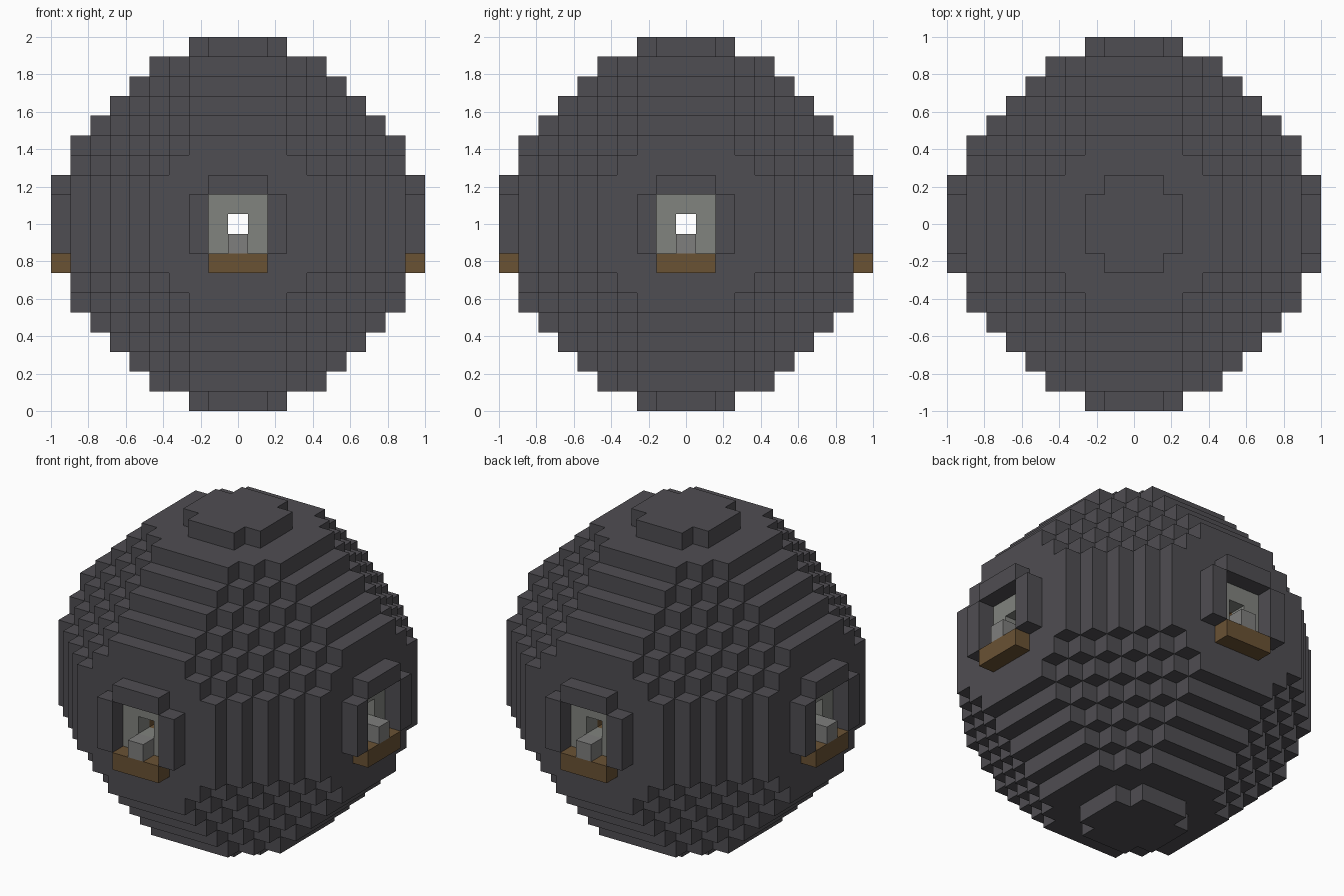
import bpy
import bmesh
from mathutils import Vector

default = bpy.data.objects.get("Cube")
if default:
    bpy.data.objects.remove(default, do_unlink=True)

CELL = 2 / 19        # the ball is nineteen cells across
BODY = 8             # outermost layer of the ball itself
CAP = 9              # layer of the raised caps and window frames
EDGE_SUM = 12        # bevel between two sides
CORNER_SUM = 14      # bevel between three sides


def material(name, color):
    mat = bpy.data.materials.new(name)
    mat.use_nodes = True
    mat.diffuse_color = (*color, 1)
    mat.node_tree.nodes["Principled BSDF"].inputs["Base Color"].default_value = (*color, 1)
    return mat


dark = material("dark_stone", (0.078, 0.075, 0.084))
pale = material("pale_stone", (0.22, 0.228, 0.21))
grey = material("grey_stone", (0.21, 0.21, 0.205))
wood = material("brown_wood", (0.144, 0.084, 0.034))

PART_MATERIALS = {
    "ball_shell": dark, "top_cap": dark, "bottom_cap": dark,
    "window_frames": dark, "window_walls": pale, "window_sills": wood,
    "window_blocks": grey, "tunnel_lining": wood,
}


def window_part(side, up):
    """Part of a raised window at a sideways and upward offset."""
    if up == -2 and side <= 1:
        return "window_sills"
    if (up == 2 and side <= 1) or (side == 2 and abs(up) <= 1):
        return "window_frames"
    if side == 0 and up == -1:
        return "window_blocks"
    return None


def part_at(x, y, z):
    """Name of the part that fills a cell, or None for an empty cell."""
    side, depth = sorted((abs(x), abs(y)))
    if abs(z) == CAP:
        if depth <= 2 and side <= 1:
            return "top_cap" if z > 0 else "bottom_cap"
        return None
    if depth == CAP:
        return window_part(side, z)
    # Stepped ball: a cube with bevelled edges and corners
    low, mid, high = sorted((side, depth, abs(z)))
    if mid + high > EDGE_SUM or low + mid + high > CORNER_SUM:
        return None
    # Two crossing tunnels join opposite windows
    if side == 0 and z == 0:
        return None
    if side <= 1 and abs(z) <= 1:
        return "window_walls" if depth == BODY else "tunnel_lining"
    return "ball_shell"


# Fill the grid
span = range(-CAP, CAP + 1)
cells = {}
for x in span:
    for y in span:
        for z in span:
            part = part_at(x, y, z)
            if part:
                cells[x, y, z] = part


def add_cell(bm, cell):
    """Add the faces of one cell that touch empty space."""
    center = Vector(cell)
    for axis in range(3):
        for sign in (-1, 1):
            normal = Vector((0, 0, 0))
            normal[axis] = sign
            if tuple(int(c) for c in center + normal) in cells:
                continue
            u = Vector((0, 0, 0))
            u[(axis + 1) % 3] = 0.5
            v = normal.cross(u)
            middle = center + normal / 2
            corners = (middle - u - v, middle + u - v, middle + u + v, middle - u + v)
            bm.faces.new([bm.verts.new(c * CELL + Vector((0, 0, 1))) for c in corners])


# Build one object per part
for name, mat in PART_MATERIALS.items():
    bm = bmesh.new()
    for cell, part in cells.items():
        if part == name:
            add_cell(bm, cell)
    bmesh.ops.remove_doubles(bm, verts=bm.verts, dist=CELL / 100)
    mesh = bpy.data.meshes.new(name)
    bm.to_mesh(mesh)
    bm.free()
    mesh.materials.append(mat)
    bpy.context.collection.objects.link(bpy.data.objects.new(name, mesh))
